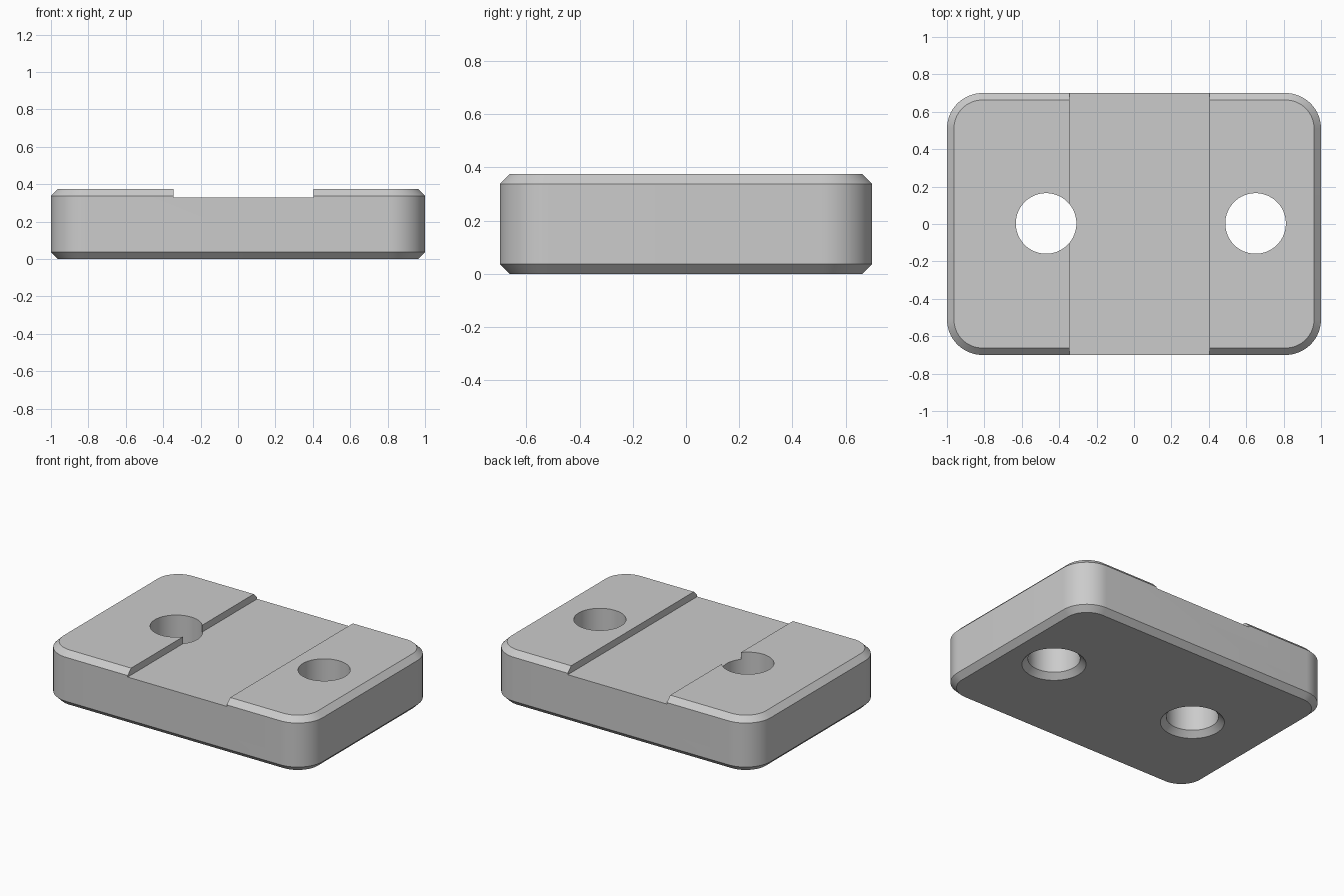
import bpy, bmesh
from math import cos, sin, pi, radians

WIDTH, DEPTH, HEIGHT = 2.0, 1.4, 0.375
CORNER, CHAMFER = 0.19, 0.037
HOLE_R, HOLE_Y = 0.162, 0.003

if "Cube" in bpy.data.objects:
    bpy.data.objects.remove(bpy.data.objects["Cube"])

grey = bpy.data.materials.new("light grey")
grey.use_nodes = True
grey.diffuse_color = (0.6, 0.6, 0.6, 1)
grey.node_tree.nodes["Principled BSDF"].inputs["Base Color"].default_value = (0.6, 0.6, 0.6, 1)


def rounded_loop(inset, steps=16):
    """Rounded rectangle outline, offset inwards."""
    r = CORNER - inset
    cx, cy = WIDTH / 2 - CORNER, DEPTH / 2 - CORNER
    points = []
    for i, (sx, sy) in enumerate([(1, 1), (-1, 1), (-1, -1), (1, -1)]):
        for k in range(steps + 1):
            a = (i + k / steps) * pi / 2
            points.append((sx * cx + r * cos(a), sy * cy + r * sin(a)))
    return points


def circle(x, y, r, n=64):
    return [(x + r * cos(2 * pi * k / n), y + r * sin(2 * pi * k / n)) for k in range(n)]


def loft(name, sections):
    """Closed solid through (outline, z) sections."""
    bm = bmesh.new()
    rings = [[bm.verts.new((x, y, z)) for x, y in pts] for pts, z in sections]
    for low, high in zip(rings, rings[1:]):
        for i in range(len(low)):
            j = (i + 1) % len(low)
            bm.faces.new((low[i], low[j], high[j], high[i]))
    bm.faces.new(rings[0][::-1])
    bm.faces.new(rings[-1])
    mesh = bpy.data.meshes.new(name)
    bm.to_mesh(mesh)
    bm.free()
    mesh.materials.append(grey)
    obj = bpy.data.objects.new(name, mesh)
    bpy.context.collection.objects.link(obj)
    return obj


# Block with chamfered top and bottom rims
block = loft("mounting_block", [
    (rounded_loop(CHAMFER), 0),
    (rounded_loop(0), CHAMFER),
    (rounded_loop(0), HEIGHT - CHAMFER),
    (rounded_loop(CHAMFER), HEIGHT),
])

# Shallow channel across the top
channel = [(-0.345, -1), (0.405, -1), (0.405, 1), (-0.345, 1)]
cutters = [loft("channel_cutter", [(channel, 0.328), (channel, 0.6)])]

# Through holes, countersunk underneath
for side, x in (("right", -0.47), ("left", 0.65)):
    cutters.append(loft(side + "_hole_cutter", [
        (circle(x, HOLE_Y, HOLE_R + 2 * CHAMFER), -CHAMFER),
        (circle(x, HOLE_Y, HOLE_R), CHAMFER),
        (circle(x, HOLE_Y, HOLE_R), 0.6),
    ]))

bpy.context.view_layer.objects.active = block
for cutter in cutters:
    cut = block.modifiers.new(cutter.name, 'BOOLEAN')
    cut.operation, cut.solver, cut.object = 'DIFFERENCE', 'EXACT', cutter
    bpy.ops.object.modifier_apply(modifier=cut.name)
    bpy.data.objects.remove(cutter)

bpy.ops.object.select_all(action='DESELECT')
block.select_set(True)
bpy.ops.object.shade_smooth_by_angle(angle=radians(25))
